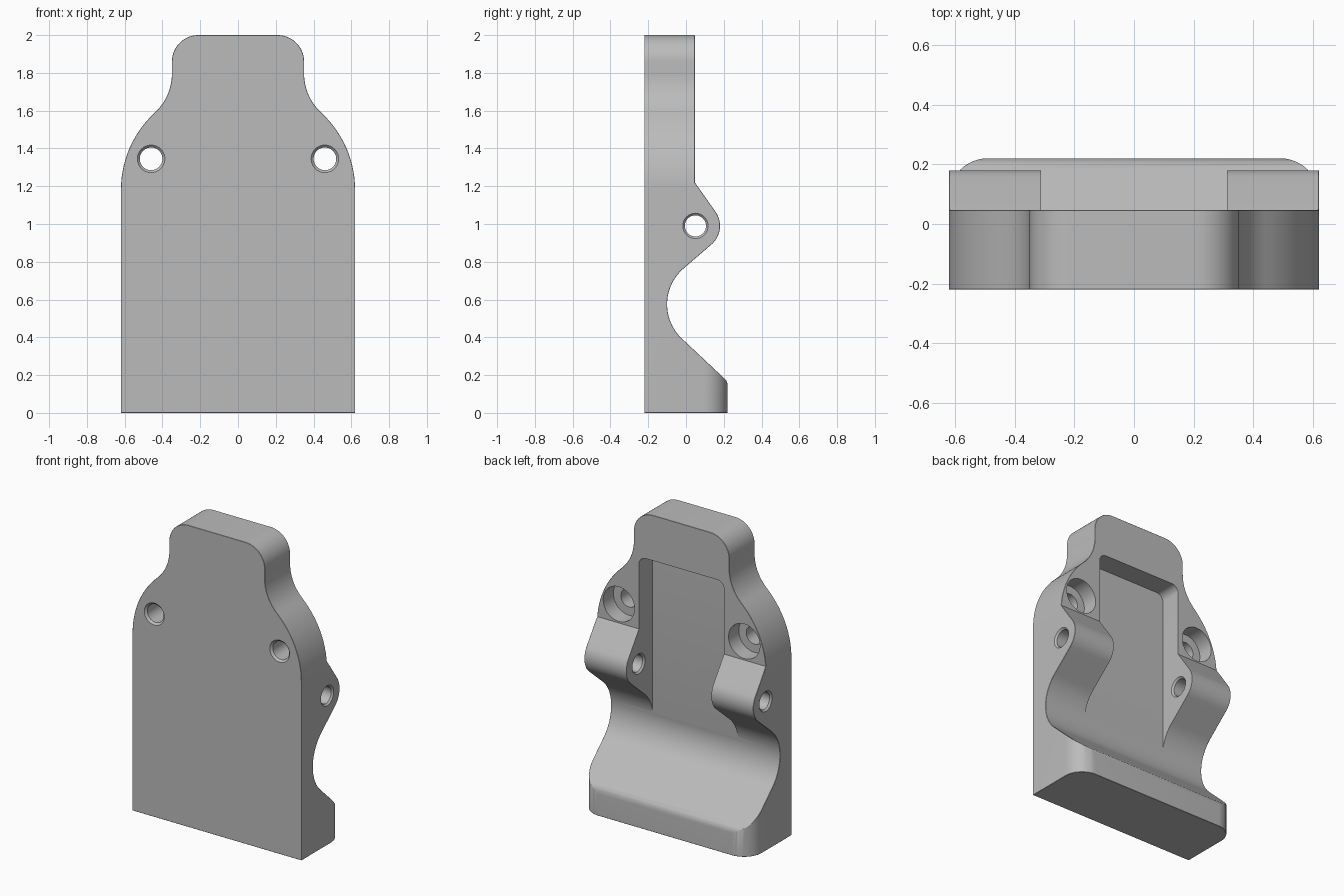
import bpy, bmesh
from math import sin, cos, radians, pi
from mathutils import Vector

cube = bpy.data.objects.get("Cube")
if cube:
    bpy.data.objects.remove(cube)


def make(name, bm):
    bmesh.ops.recalc_face_normals(bm, faces=bm.faces)
    mesh = bpy.data.meshes.new(name)
    bm.to_mesh(mesh)
    bm.free()
    ob = bpy.data.objects.new(name, mesh)
    bpy.context.collection.objects.link(ob)
    return ob


def arc(cx, cy, r, a0, a1, n=14):
    angles = [radians(a0 + (a1 - a0) * i / n) for i in range(n + 1)]
    return [(cx + r * cos(a), cy + r * sin(a)) for a in angles]


def prism(name, pts, place, lo, hi):
    """Extrude a 2D outline between lo and hi."""
    bm = bmesh.new()
    a = [bm.verts.new(place(u, v, lo)) for u, v in pts]
    b = [bm.verts.new(place(u, v, hi)) for u, v in pts]
    bm.faces.new(a)
    bm.faces.new(b)
    for i in range(len(pts)):
        j = (i + 1) % len(pts)
        bm.faces.new((a[i], a[j], b[j], b[i]))
    return make(name, bm)


def lathe(name, steps, place, n=40):
    """Stepped round cutter from (distance, radius) pairs."""
    bm = bmesh.new()
    rings = [[bm.verts.new(place(t, r * cos(2 * pi * i / n), r * sin(2 * pi * i / n)))
              for i in range(n)] for t, r in steps]
    bm.faces.new(rings[0])
    bm.faces.new(rings[-1])
    for a, b in zip(rings, rings[1:]):
        for i in range(n):
            j = (i + 1) % n
            bm.faces.new((a[i], a[j], b[j], b[i]))
    return make(name, bm)


def mirrored(pts):
    return pts + [(-x, z) for x, z in reversed(pts)]


def from_front(x, z, y):
    return Vector((x, y, z))


def from_side(y, z, x):
    return Vector((x, y, z))


def from_top(x, y, z):
    return Vector((x, y, z))


# Front outline: straight sides, shoulders, neck and rounded top
shoulder = arc(0.063, 1.18, 0.557, 0, 47.4)
neck = arc(0.63, 1.796, 0.28, 227.4, 180)
crown = arc(0.21, 1.86, 0.14, 0, 90)
body = prism("holder_body", mirrored([(0.62, 0)] + shoulder + neck[1:] + crown),
             from_front, -0.22, 0.4)

# Side profile: foot, cove, ear and flat upper back
side = [(-0.22, -0.1), (-0.22, 2.1), (0.047, 2.1), (0.047, 1.22)]
side += arc(0.05, 0.99, 0.13, 35, -51)
side += arc(0.15, 0.575, 0.25, 129, 227, 24)
side += arc(0.17, 0.145, 0.05, 47, 0, 6) + [(0.22, -0.1)]
side[0], side[1] = (-0.3, -0.1), (-0.3, 2.1)
side_block = prism("side_cutter", side, from_side, -0.8, 0.8)
cutters = [side_block]


def boolean(cutter, operation="DIFFERENCE"):
    mod = body.modifiers.new(cutter.name, "BOOLEAN")
    mod.operation = operation
    mod.solver = "EXACT"
    mod.object = cutter
    cutter.hide_render = True
    if cutter not in cutters:
        cutters.append(cutter)


boolean(side_block, "INTERSECT")

# Rounded rear corners of the foot
for s in (-1, 1):
    curve = arc(0.49, 0.09, 0.13, 0, 90, 12)
    pts = [(s * x, y) for x, y in curve + [(0.49, 0.4), (0.8, 0.4), (0.8, 0.09)]]
    boolean(prism("corner_cutter", pts, from_top, -0.1, 0.5))

# Fine chamfer around the outer edges
bevel = body.modifiers.new("edge_chamfer", "BEVEL")
bevel.width = 0.011
bevel.segments = 1
bevel.limit_method = "ANGLE"
bevel.angle_limit = radians(42)

# Central slot between the ears
slot = mirrored([(0.312, 0.57)] + arc(0.262, 1.65, 0.05, 0, 90, 8))
boolean(prism("slot_cutter", slot, from_front, -0.097, 0.4))

# Counterbored screw holes
for s in (-1, 1):
    boolean(lathe("screw_cutter",
                  [(-0.23, 0.083), (-0.207, 0.06), (-0.06, 0.06), (-0.06, 0.115), (0.4, 0.115)],
                  lambda t, u, v, s=s: Vector((s * 0.46 + u, t, 1.345 + v))))

# Cross pin hole through both ears
half = [(0.63, 0.077), (0.609, 0.056), (0.323, 0.056), (0.312, 0.067)]
boolean(lathe("pin_cutter", [(-t, r) for t, r in half] + half[::-1],
              lambda t, u, v: Vector((t, 0.05 + u, 0.99 + v))))

# Bake the cuts and drop the cutters
dg = bpy.context.evaluated_depsgraph_get()
baked = bpy.data.meshes.new_from_object(body.evaluated_get(dg))
body.modifiers.clear()
body.data = baked
for c in cutters:
    bpy.data.objects.remove(c)

# Single grey finish
grey = bpy.data.materials.new("plain_grey")
grey.use_nodes = True
color = (0.5, 0.5, 0.5, 1)
grey.diffuse_color = color
grey.node_tree.nodes["Principled BSDF"].inputs["Base Color"].default_value = color
baked.materials.clear()
baked.materials.append(grey)

bpy.ops.object.select_all(action="DESELECT")
body.select_set(True)
bpy.context.view_layer.objects.active = body
bpy.ops.object.shade_smooth_by_angle(angle=radians(25))
